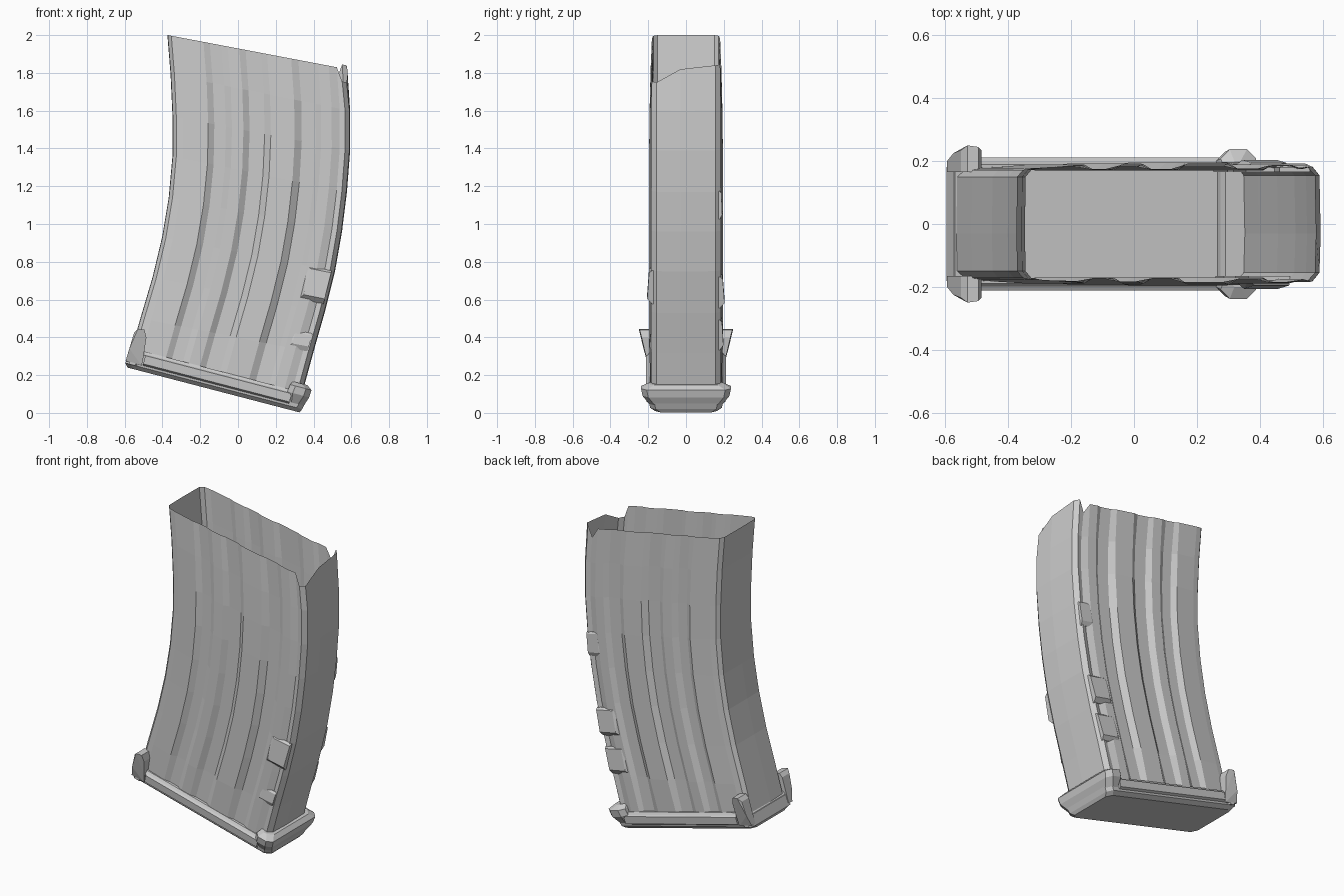
import bpy, bmesh, math
from mathutils import Vector

if "Cube" in bpy.data.objects:
    bpy.data.objects.remove(bpy.data.objects["Cube"])


def finish(name, bm):
    bmesh.ops.recalc_face_normals(bm, faces=bm.faces)
    me = bpy.data.meshes.new(name)
    bm.to_mesh(me)
    bm.free()
    ob = bpy.data.objects.new(name, me)
    bpy.context.collection.objects.link(ob)
    return ob


def hull(name, pts):
    bm = bmesh.new()
    for p in pts:
        bm.verts.new(p)
    res = bmesh.ops.convex_hull(bm, input=bm.verts[:])
    junk = [g for g in res["geom_interior"] if isinstance(g, bmesh.types.BMVert)]
    bmesh.ops.delete(bm, geom=junk, context='VERTS')
    bmesh.ops.dissolve_limit(bm, angle_limit=math.radians(2), verts=bm.verts[:], edges=bm.edges[:])
    return finish(name, bm)


# Curved body stations: left x, left z, right x, right z
ST = [(-.575, .29, .335, .10), (-.515, .50, .395, .32), (-.45, .72, .455, .53),
      (-.40, .93, .51, .75), (-.365, 1.14, .547, .96), (-.345, 1.36, .573, 1.17),
      (-.345, 1.57, .59, 1.39), (-.355, 1.79, .59, 1.60), (-.372, 2.0, .575, 1.82)]
# Rib strength per station
FADE = [.5, 1, 1, 1, 1, 1, .9, .7, .3]
# Ribbed side section: position across the width, half depth, rib height
SEC = [(0, .15, 0), (.02, .172, 0), (.06, .178, 0), (.20, .178, .012), (.235, .178, -.008),
       (.30, .178, -.008), (.335, .178, .014), (.40, .178, .014), (.435, .178, -.008),
       (.52, .178, -.008), (.555, .18, .016), (.69, .18, .016), (.73, .18, -.01),
       (.81, .18, -.01), (.84, .183, .006), (.90, .183, .006), (.945, .18, -.005),
       (.975, .18, .004), (1, .155, 0)]


def station(t):
    i = min(int(t), len(ST) - 2)
    f = t - i
    return [a + (b - a) * f for a, b in zip(ST[i], ST[i + 1])]


def on_body(t, u, y):
    xl, zl, xr, zr = station(t)
    return Vector((xl + (xr - xl) * u, y, zl + (zr - zl) * u))


# Magazine body: open-topped single-wall shell
bm = bmesh.new()
rings = []
top = len(ST) - 1
for t in range(len(ST)):
    ring = []
    for side in (-1, 1):
        row = []
        for u, h, r in SEC:
            p = on_body(t, u, side * (h + r * FADE[t]))
            if t == top and side < 0 and u > .96:
                p.z -= .07
            if t == top and side > 0 and u > .93:
                p.z += -.06 if u < .96 else .02
            row.append(p)
        if side > 0:
            row.reverse()
        ring += row
        # midpoints of the narrow walls
        ring.append(on_body(t, 1.004 if side < 0 else -.002, -.03))
    rings.append([bm.verts.new(p) for p in ring])
n = len(rings[0])
for a, b in zip(rings, rings[1:]):
    for i in range(n):
        j = (i + 1) % n
        bm.faces.new((a[i], a[j], b[j], b[i]))
finish("magazine_body", bm)


# Raised steps along the spine seam
def step(name, side, t0, t1, u0, u1, d):
    pts = []
    for t, k in ((t0, 0), (t0 + .12, 1), (t1 - .05, .6), (t1, 0)):
        for u, e in ((u0, .012), (u1, 0)):
            pts.append(on_body(t, u + (e * 2 if k else 0), side * (.18 + d * k)))
            pts.append(on_body(t, u, side * .165))
    hull(name, pts)


step("front_step", -1, 2.2, 3.0, .84, .985, .026)
step("front_lower_step", -1, 1.0, 1.45, .85, .97, .014)
step("back_lower_step", 1, 1.05, 1.8, .84, .985, .018)
step("back_middle_step", 1, 2.1, 2.85, .84, .985, .024)
step("back_upper_step", 1, 4.3, 5.0, .88, .985, .012)

# Base plate frame, tilted along the bottom edge
A = math.radians(14.6)
AX = Vector((math.cos(A), 0, -math.sin(A)))
UP = Vector((math.sin(A), 0, math.cos(A)))
O = Vector((-.57, 0, .236))


def on_base(s, y, h):
    return O + AX * s + UP * h + Vector((0, y, 0))


def slab(name, layers, c=.03):
    pts = []
    for h, s0, s1, w in layers:
        for y in (-1, 1):
            pts += [on_base(s0 + c, y * w, h), on_base(s0, y * (w - c), h),
                    on_base(s1 - c, y * w, h), on_base(s1, y * (w - c), h)]
    return hull(name, pts)


slab("base_plate", [(0, -.015, .925, .165), (.02, -.033, .935, .19),
                    (.085, -.025, .95, .203), (.105, .0, .945, .19)])
slab("base_front_cap", [(0, .845, .925, .165), (.09, .835, .955, .23),
                        (.13, .84, .957, .238), (.15, .85, .93, .2)])
slab("base_rear_lip", [(.02, -.033, .04, .2), (.09, -.022, .04, .205), (.12, .0, .04, .19)], .02)

for side, label in ((-1, "front"), (1, "back")):
    # Side rail of the plate
    hull(label + "_base_rail", [on_base(s, side * y, h) for s in (.06, .86)
                                for y, h in ((.18, .025), (.208, .04), (.212, .085), (.18, .1))])
    # Upright locking tab at the rear corner
    outline = [(-.595, .275, .2), (-.575, .34, .225), (-.55, .425, .235), (-.53, .445, .25),
               (-.495, .44, .245), (-.485, .40, .235), (-.50, .30, .212), (-.51, .25, .2)]
    hull(label + "_rear_tab", [Vector((x, side * y, z)) for x, z, w in outline for y in (.165, w)])
